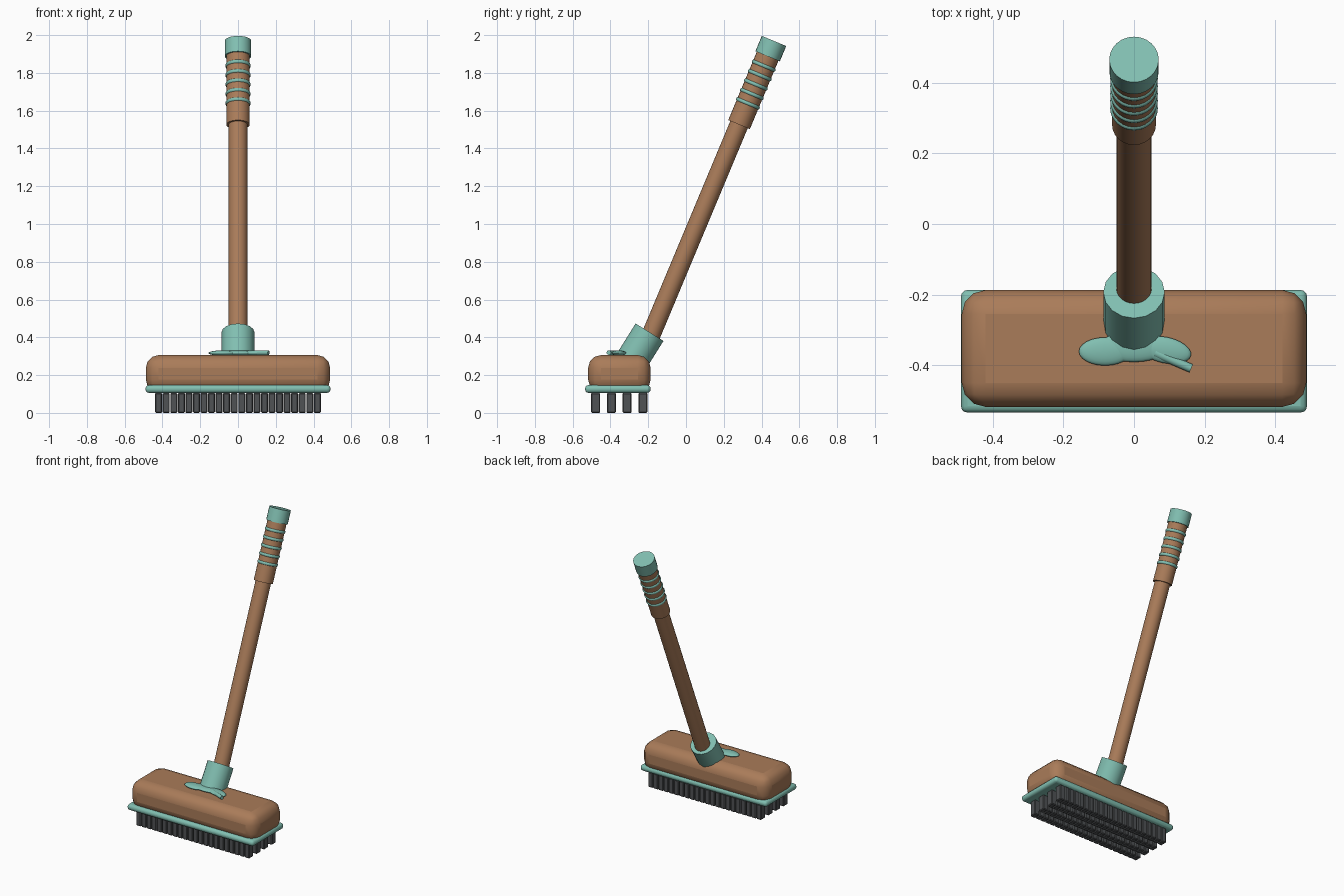
import bpy, bmesh, math
from mathutils import Vector, Matrix

if "Cube" in bpy.data.objects:
    bpy.data.objects.remove(bpy.data.objects["Cube"])


def material(name, rgb):
    m = bpy.data.materials.new(name)
    m.diffuse_color = (*rgb, 1)
    m.use_nodes = True
    m.node_tree.nodes["Principled BSDF"].inputs["Base Color"].default_value = m.diffuse_color
    return m


WOOD = material("wood", (0.40, 0.20, 0.10))
TEAL = material("teal", (0.22, 0.52, 0.44))
DARK = material("dark_grey", (0.08, 0.085, 0.09))


def finish(name, mat, angle=40):
    ob = bpy.context.object
    ob.name = name
    ob.data.materials.append(mat)
    bpy.ops.object.transform_apply(location=False, rotation=False, scale=True)
    bpy.ops.object.shade_smooth_by_angle(angle=math.radians(angle))
    return ob


def rounded_box(name, lo, hi, bevel, segments, mat):
    lo, hi = Vector(lo), Vector(hi)
    bpy.ops.mesh.primitive_cube_add(size=1, location=(lo + hi) / 2)
    bpy.context.object.scale = hi - lo
    ob = finish(name, mat, 60)
    mod = ob.modifiers.new("bevel", 'BEVEL')
    mod.width, mod.segments = bevel, segments
    return ob


def rod(name, a, b, radius, sides, mat):
    a, b = Vector(a), Vector(b)
    bpy.ops.mesh.primitive_cylinder_add(
        vertices=sides, radius=radius, depth=(b - a).length, location=(a + b) / 2,
        rotation=(b - a).to_track_quat('Z', 'Y').to_euler())
    return finish(name, mat)


# Head block and bumper rim
rounded_box("head_block", (-0.488, -0.518, 0.108), (0.488, -0.187, 0.306), 0.068, 3, WOOD)
rounded_box("bumper_rim", (-0.49, -0.534, 0.106), (0.49, -0.187, 0.147), 0.018, 3, TEAL)

# Bristle tufts in four rows
bm = bmesh.new()
for y in (-0.478, -0.395, -0.312, -0.228):
    for i in range(22):
        x = -0.42 + 0.04 * i
        bmesh.ops.create_cube(bm, size=1, matrix=Matrix.Translation((x, y, 0.053))
                              @ Matrix.Diagonal((0.037, 0.048, 0.106, 1)))
bmesh.ops.bevel(bm, geom=bm.edges[:], offset=0.005, segments=1, affect='EDGES')
mesh = bpy.data.meshes.new("bristles")
bm.to_mesh(mesh)
bm.free()
mesh.materials.append(DARK)
bpy.context.collection.objects.link(bpy.data.objects.new("bristles", mesh))

# Handle axis, measured down from the centre of the end cap
TILT = math.radians(22.7)
axis = Vector((0, math.sin(TILT), math.cos(TILT)))
top = Vector((0, 0.466, 1.969))


def along(d):
    return top - axis * d


rod("end_cap", along(0.088), top, 0.070, 24, TEAL)
rod("grip", along(0.48), along(0.05), 0.062, 24, WOOD)
rod("pole", along(1.78), along(0.4), 0.050, 24, WOOD)

# Grip rings
for i in range(5):
    bpy.ops.mesh.primitive_torus_add(
        major_radius=0.056, minor_radius=0.0115, major_segments=32, minor_segments=10,
        location=along(0.142 + 0.054 * i), rotation=(-TILT, 0, 0))
    finish(f"grip_ring_{i + 1}", TEAL, 60)

# Socket collar, leaning further than the pole
lean = math.radians(32)
collar_top = Vector((0, -0.193, 0.427))
rod("socket_collar", collar_top - Vector((0, math.sin(lean), math.cos(lean))) * 0.25,
    collar_top, 0.087, 16, TEAL)

# Flat bow in front of the collar
for name, x, y, rx, ry, turn in (("bow_loop_left", -0.082, -0.361, 0.074, 0.040, 0),
                                 ("bow_loop_right", 0.088, -0.357, 0.075, 0.037, -12),
                                 ("bow_knot", 0.0, -0.347, 0.098, 0.044, 0)):
    bpy.ops.mesh.primitive_uv_sphere_add(segments=24, ring_count=12, radius=1,
                                         location=(x, y, 0.317),
                                         rotation=(0, 0, math.radians(turn)))
    bpy.context.object.scale = (rx, ry, 0.014)
    finish(name, TEAL, 60)
rod("bow_tail", (0.06, -0.365, 0.319), (0.162, -0.409, 0.319), 0.0125, 12, TEAL)
